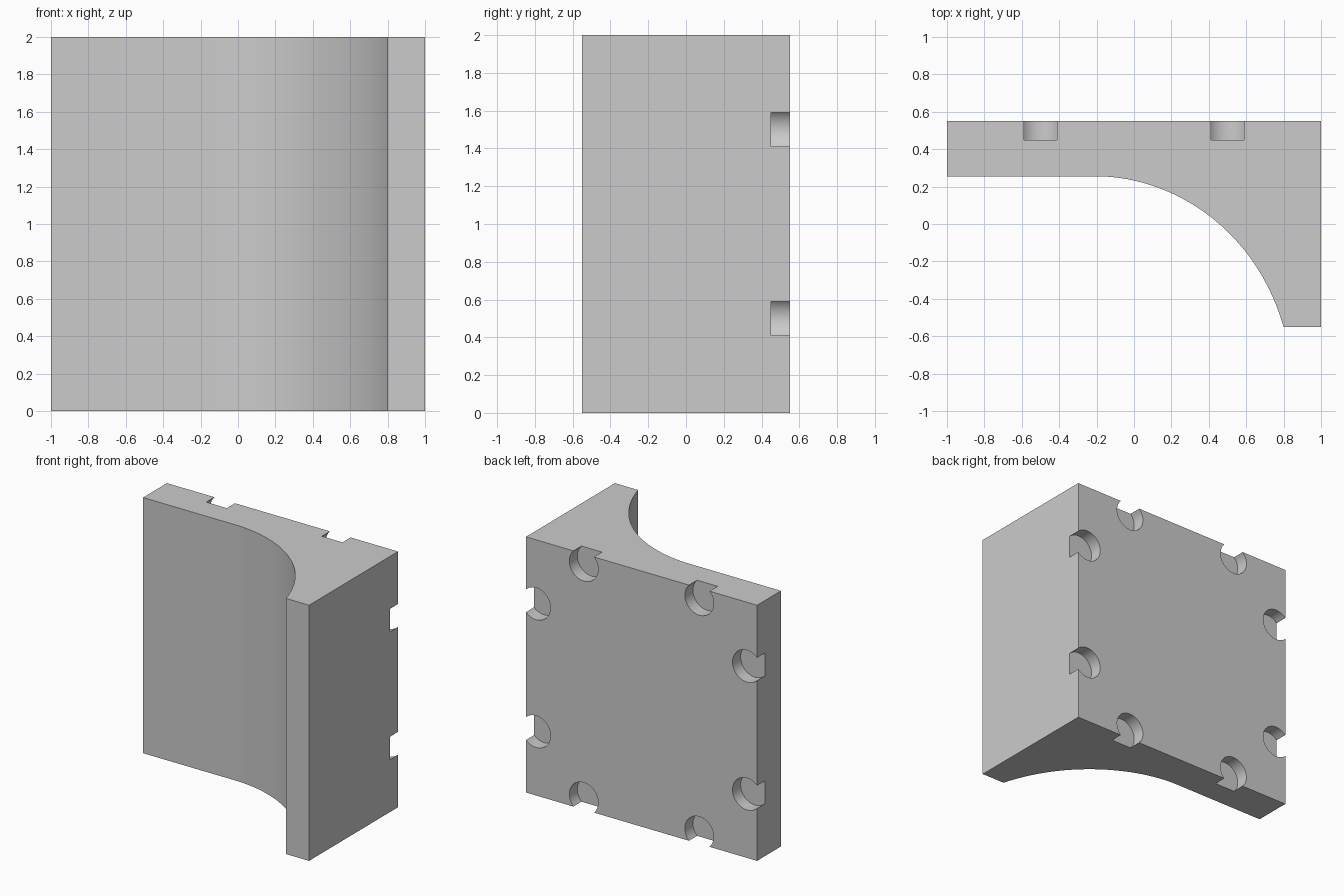
import bpy, bmesh, math
from mathutils import Matrix, Vector

if "Cube" in bpy.data.objects:
    bpy.data.objects.remove(bpy.data.objects["Cube"])

HEIGHT, HALF_D = 2.0, 0.55


def bezier(p0, p1, p2, p3, n):
    pts = []
    for i in range(n + 1):
        t = i / n
        s = 1 - t
        pts.append(tuple(s**3 * a + 3 * s * s * t * b + 3 * s * t * t * c + t**3 * d
                         for a, b, c, d in zip(p0, p1, p2, p3)))
    return pts


def mesh_object(name, bm):
    bmesh.ops.recalc_face_normals(bm, faces=bm.faces)
    mesh = bpy.data.meshes.new(name)
    bm.to_mesh(mesh)
    bm.free()
    obj = bpy.data.objects.new(name, mesh)
    bpy.context.collection.objects.link(obj)
    return obj


# Wall body: plan profile with a concave sweep, extruded upward
cove = bezier((-0.2, 0.255), (0.18, 0.255), (0.64, 0.0), (0.8, -HALF_D), 28)
profile = [(-1, HALF_D), (-1, 0.255)] + cove + [(1, -HALF_D), (1, HALF_D)]
bm = bmesh.new()
base = bm.faces.new([bm.verts.new((x, y, 0)) for x, y in profile])
top = bmesh.ops.extrude_face_region(bm, geom=[base])["geom"]
bmesh.ops.translate(bm, vec=(0, 0, HEIGHT),
                    verts=[g for g in top if isinstance(g, bmesh.types.BMVert)])
wall = mesh_object("curved_wall", bm)

# Round connector sockets on the back face, open at its four edges
RADIUS, INSET, DEPTH = 0.125, 0.0875, 0.1
near = 1 - INSET
spots = [(sx * near, sz * 0.5) for sx in (-1, 1) for sz in (-1, 1)]
spots += [(z, x) for x, z in spots]
bm = bmesh.new()
for x, z in spots:
    place = Matrix.Translation(Vector((x, HALF_D, 1 + z))) @ Matrix.Rotation(math.pi / 2, 4, 'X')
    bmesh.ops.create_cone(bm, cap_ends=True, segments=32, radius1=RADIUS,
                          radius2=RADIUS, depth=2 * DEPTH, matrix=place)
cutter = mesh_object("socket_cutter", bm)
cutter.hide_render = True

cut = wall.modifiers.new("sockets", 'BOOLEAN')
cut.operation = 'DIFFERENCE'
cut.solver = 'EXACT'
cut.object = cutter

# Bake the sockets, drop the cutter, and shade the sweep smooth
bpy.context.view_layer.objects.active = wall
wall.select_set(True)
bpy.ops.object.modifier_apply(modifier=cut.name)
bpy.data.objects.remove(cutter)
bpy.ops.object.shade_smooth_by_angle(angle=math.radians(30))
